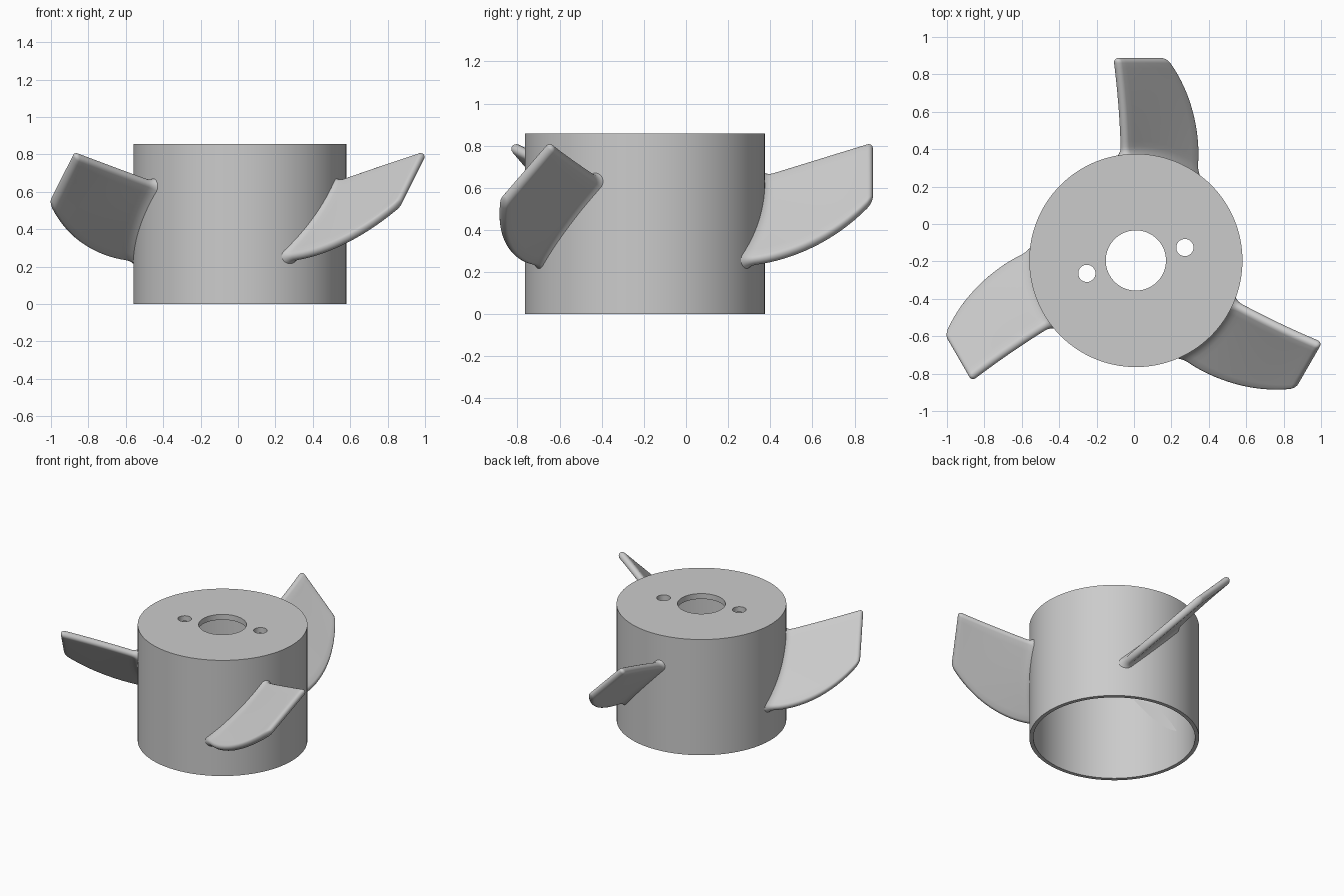
import bpy, bmesh
from math import pi, sin, cos, sqrt, atan2, radians
from mathutils import Matrix

if "Cube" in bpy.data.objects:
    bpy.data.objects.remove(bpy.data.objects["Cube"])

CX, CY = 0.01, -0.195          # rotor axis
R, H = 0.57, 0.857             # hub radius and height
Y_TIP, HALF = 1.082, 0.026     # blade tip distance, half thickness


def cylinder(name, x, y, r, z0, z1, sides):
    bpy.ops.mesh.primitive_cylinder_add(vertices=sides, radius=r, depth=z1 - z0,
                                        location=(x, y, (z0 + z1) / 2))
    ob = bpy.context.object
    ob.name = name
    return ob


def smooth(ob, angle):
    bpy.ops.object.select_all(action='DESELECT')
    bpy.context.view_layer.objects.active = ob
    ob.select_set(True)
    bpy.ops.object.shade_smooth_by_angle(angle=radians(angle))


# Hub: open-bottomed cup with a shaft hole and two small screw holes in the top
hub = cylinder("hub", CX, CY, R, 0, H, 128)
cutters = [
    cylinder("cavity_cutter", CX, CY, 0.543, -0.1, H - 0.04, 128),
    cylinder("shaft_cutter", CX, CY, 0.161, 0.5, H + 0.1, 64),
    cylinder("screw_cutter_1", CX + 0.262, CY + 0.069, 0.046, 0.5, H + 0.1, 32),
    cylinder("screw_cutter_2", CX - 0.262, CY - 0.069, 0.046, 0.5, H + 0.1, 32),
]
bpy.context.view_layer.objects.active = hub
for c in cutters:
    m = hub.modifiers.new("cut", 'BOOLEAN')
    m.operation, m.solver, m.object = 'DIFFERENCE', 'EXACT', c
    bpy.ops.object.modifier_apply(modifier=m.name)
    bpy.data.objects.remove(c, do_unlink=True)
smooth(hub, 30)


def section(s, h):
    """Rounded strip in the x-z plane at span s, bent onto the hub at the root."""
    ux, uz = -0.08 - 0.01 * s - 0.03 * s * s + HALF, 0.652 + 0.162 * s - HALF
    lx, lz = 0.325 + 0.10 * s - 0.26 * s * s - HALF, 0.23 + 0.02 * s + 0.28 * s * s + HALF
    a = atan2(lz - uz, lx - ux)
    pts = []
    for px, pz, start in ((lx, lz, a - pi / 2), (ux, uz, a + pi / 2)):
        for i in range(9):                                   # rounded edge
            t = start + pi * i / 8
            pts.append((px + h * cos(t), pz + h * sin(t)))
        qx, qz = (ux, uz) if px == lx else (lx, lz)
        ex, ez = h * cos(start + pi), h * sin(start + pi)
        for i in range(1, 12):                               # flat side
            f = i / 12
            pts.append((px + (qx - px) * f + ex, pz + (qz - pz) * f + ez))
    out = []
    for x, z in pts:
        y0 = sqrt(0.558 ** 2 - x * x)
        out.append((x, y0 + (Y_TIP - y0) * s, z))
    return out


# Blade stations: flared fillet at the root, even span, rounded tip
ROUND = 0.05
stations = []
for s in (0, 0.02, 0.035, 0.05, 0.07, 0.1):
    stations.append((s, HALF + 0.025 * (1 - s / 0.1) ** 2))
stations += [(0.1 + (0.9 - ROUND) * i / 16, HALF) for i in range(1, 17)]
stations += [(1 - ROUND + ROUND * sin(t * pi / 12), max(HALF * cos(t * pi / 12), 0.001))
             for t in range(1, 7)]

bm = bmesh.new()
rings = [[bm.verts.new(p) for p in section(s, h)] for s, h in stations]
n = len(rings[0])
for a, b in zip(rings, rings[1:]):
    for i in range(n):
        j = (i + 1) % n
        bm.faces.new((a[i], a[j], b[j], b[i]))
bm.faces.new(rings[0])
bm.faces.new(rings[-1])
bmesh.ops.recalc_face_normals(bm, faces=bm.faces)
blade_mesh = bpy.data.meshes.new("blade")
bm.to_mesh(blade_mesh)
bm.free()

# Three blades around the hub
for k in range(3):
    ob = bpy.data.objects.new(f"blade_{k + 1}", blade_mesh)
    bpy.context.collection.objects.link(ob)
    ob.matrix_world = Matrix.Translation((CX, CY, 0)) @ Matrix.Rotation(k * 2 * pi / 3, 4, 'Z')
    if k == 0:
        smooth(ob, 50)
